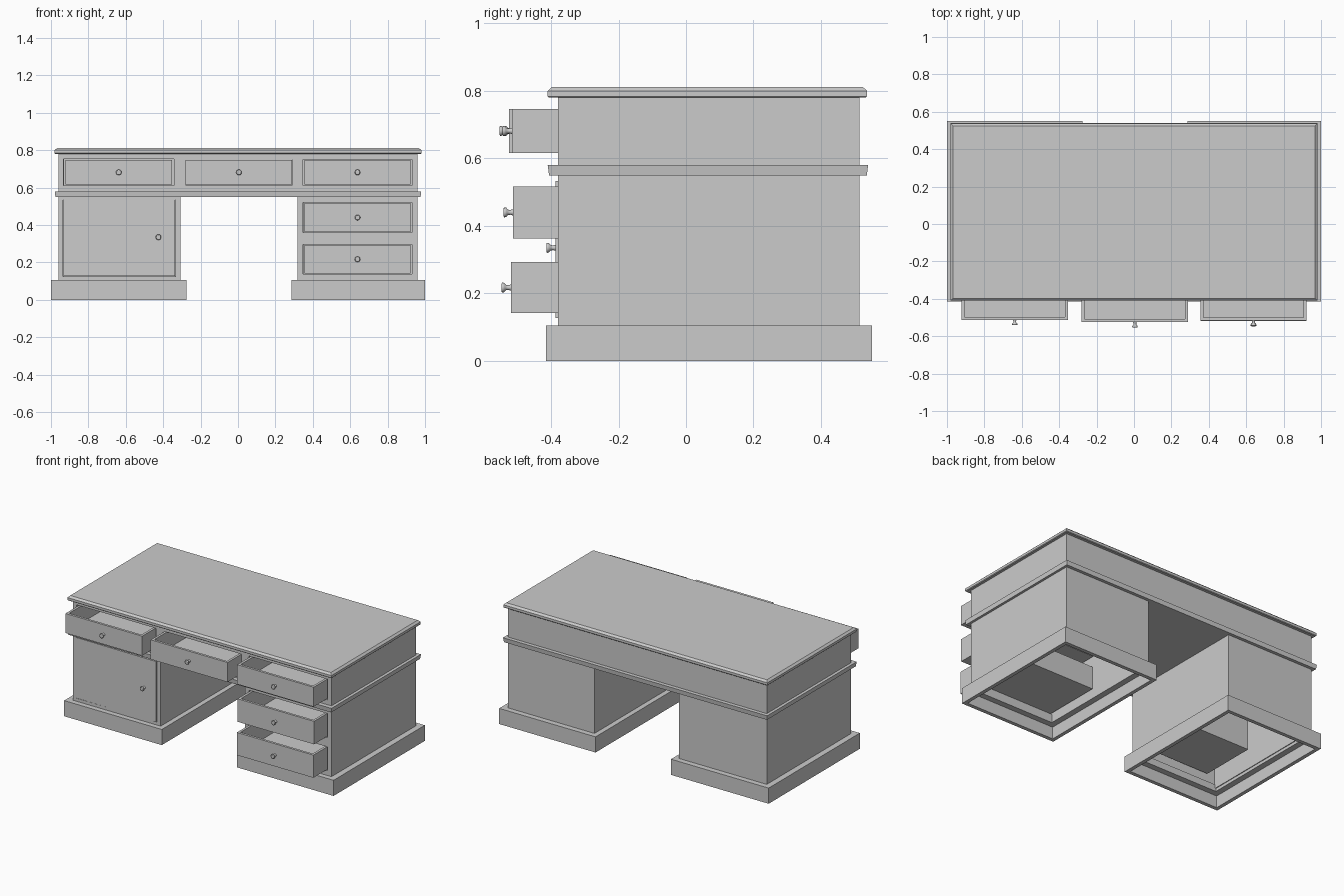
import bpy, bmesh, math
from mathutils import Matrix, Vector

if "Cube" in bpy.data.objects:
    bpy.data.objects.remove(bpy.data.objects["Cube"])


def finish(name, bm):
    bmesh.ops.recalc_face_normals(bm, faces=bm.faces)
    me = bpy.data.meshes.new(name)
    bm.to_mesh(me)
    bm.free()
    ob = bpy.data.objects.new(name, me)
    bpy.context.collection.objects.link(ob)
    return ob


def sweep(name, x0, x1, y0, y1, profile, tube=False):
    """Run an (inset, z) profile around a rectangle; tube closes the loop, otherwise cap both ends."""
    bm = bmesh.new()
    rings = [[bm.verts.new(p) for p in ((x0 + i, y0 + i, z), (x1 - i, y0 + i, z),
                                        (x1 - i, y1 - i, z), (x0 + i, y1 - i, z))]
             for i, z in profile]
    pairs = list(zip(rings, rings[1:]))
    if tube:
        pairs.append((rings[-1], rings[0]))
    else:
        bm.faces.new(rings[0])
        bm.faces.new(rings[-1])
    for a, b in pairs:
        for k in range(4):
            n = (k + 1) % 4
            bm.faces.new((a[k], a[n], b[n], b[k]))
    return finish(name, bm)


def box(name, x0, x1, y0, y1, z0, z1):
    return sweep(name, x0, x1, y0, y1, [(0, z0), (0, z1)])


def shell(name, x0, x1, z0, z1, wall=0.03):
    return sweep(name, x0, x1, -0.38, 0.515, [(0, z0), (0, z1), (wall, z1), (wall, z0)], True)


def cut_front(ob, x0, x1, z0, z1):
    cutter = box("cutter", x0, x1, -0.45, -0.30, z0, z1)
    cutter.hide_render = True
    mod = ob.modifiers.new("opening", 'BOOLEAN')
    mod.operation = 'DIFFERENCE'
    mod.solver = 'EXACT'
    mod.object = cutter
    bpy.context.view_layer.objects.active = ob
    bpy.ops.object.modifier_apply(modifier=mod.name)
    bpy.data.objects.remove(cutter)


def knob(name, x, y, z):
    profile = [(0.010, -0.003), (0.007, 0.008), (0.008, 0.015), (0.014, 0.020), (0.015, 0.026), (0.011, 0.028)]
    bm = bmesh.new()
    n = 16
    rings = [[bm.verts.new((x + r * math.cos(2 * math.pi * k / n), y - d,
                            z + r * math.sin(2 * math.pi * k / n))) for k in range(n)]
             for r, d in profile]
    for a, b in zip(rings, rings[1:]):
        for k in range(n):
            m = (k + 1) % n
            bm.faces.new((a[k], a[m], b[m], b[k])).smooth = True
    bm.faces.new(rings[0])
    bm.faces.new(rings[-1])
    return finish(name, bm)


# table top, drawer section and waist moulding
sweep("table_top", -0.98, 0.98, -0.41, 0.537,
      [(0.004, 0.78), (0, 0.784), (0, 0.80), (0.013, 0.812)])
upper = shell("upper_body", -0.96, 0.96, 0.575, 0.785)
sweep("waist_moulding", -0.98, 0.98, -0.41, 0.54, [(0.004, 0.55), (0, 0.58)])

# pedestals on hollow plinths
plinth = [(0, 0), (0, 0.105), (0.065, 0.105), (0.065, 0.08), (0.025, 0.08), (0.025, 0)]
sweep("left_plinth", -1.0, -0.275, -0.415, 0.552, plinth, True)
sweep("right_plinth", 0.285, 1.0, -0.415, 0.552, plinth, True)
left = shell("left_pedestal", -0.96, -0.308, 0.10, 0.555)
right = shell("right_pedestal", 0.319, 0.96, 0.10, 0.555)

# pulled-out drawers with their openings: body, x range, front y, z range, gap
drawers = {
    "top_left_drawer": (upper, -0.922, -0.353, -0.512, 0.616, 0.747, 0.010),
    "top_middle_drawer": (upper, -0.28, 0.29, -0.525, 0.616, 0.747, 0.002),
    "top_right_drawer": (upper, 0.355, 0.923, -0.516, 0.616, 0.747, 0.008),
    "middle_right_drawer": (right, 0.355, 0.923, -0.513, 0.363, 0.517, 0.008),
    "bottom_right_drawer": (right, 0.355, 0.923, -0.519, 0.141, 0.293, 0.008),
}
t = 0.016
for name, (body, x0, x1, y, z0, z1, gap) in drawers.items():
    sweep(name, x0, x1, y, y + 0.555, [(0, z0), (0, z1), (t, z1), (t, z0 + t)])
    cut_front(body, x0 - gap, x1 + gap, z0 - gap / 2, z1 + gap / 2)
    knob(name + "_knob", (x0 + x1) / 2, y, (z0 + z1) / 2)

# cupboard door, very slightly ajar on its left hinge
cut_front(left, -0.935, -0.335, 0.125, 0.535)
hinge = Vector((-0.935, -0.38, 0))
swing = Matrix.Translation(hinge) @ Matrix.Rotation(-0.010, 4, 'Z') @ Matrix.Translation(-hinge)
door = box("cupboard_door", -0.934, -0.338, -0.381, -0.361, 0.127, 0.533)
handle = knob("cupboard_knob", -0.425, -0.381, 0.335)
for ob in (door, handle):
    ob.data.transform(swing)

# compartment behind the door
box("cupboard_compartment", -0.86, -0.38, -0.34, 0.04, 0.17, 0.52)
